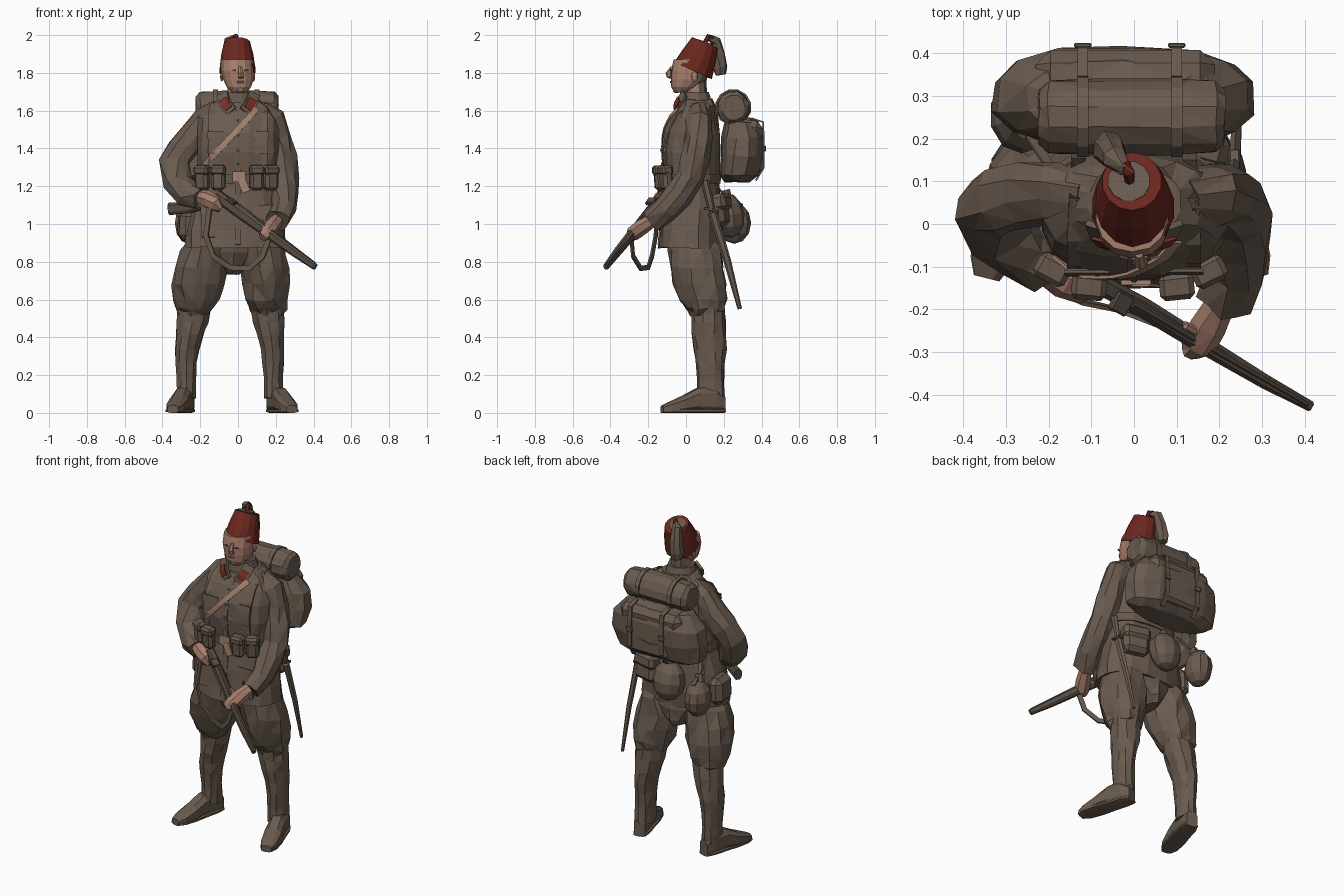
import bpy, bmesh, math, random
from mathutils import Vector, Matrix
from mathutils.bvhtree import BVHTree

random.seed(4)

def material(name, rgb):
    m = bpy.data.materials.new(name)
    m.diffuse_color = (*rgb, 1)
    return m

KHAKI = material("khaki_brown", (0.142, 0.104, 0.078))
WOOD = material("dark_wood", (0.1, 0.075, 0.058))
RED = material("fez_red", (0.145, 0.02, 0.013))
TAB = material("collar_red", (0.2, 0.03, 0.018))
SKIN = material("skin", (0.38, 0.205, 0.15))
STRAP = material("tan_leather", (0.38, 0.23, 0.16))

def add(name, bm, mats):
    bmesh.ops.recalc_face_normals(bm, faces=bm.faces[:])
    me = bpy.data.meshes.new(name)
    bm.to_mesh(me)
    bm.free()
    ob = bpy.data.objects.new(name, me)
    for m in mats:
        me.materials.append(m)
    bpy.context.collection.objects.link(ob)
    return ob

def loft(name, rings, mat, n=10, axis=None, ref=(0, -1, 0), p=2.0, jit=0.0):
    """Skin of rings (x, y, z, ru, rv); cross-sections follow the path or a fixed axis."""
    bm = bmesh.new()
    cs = [Vector(r[:3]) for r in rings]
    loops = []
    for i, r in enumerate(rings):
        d = Vector(axis) if axis else (cs[min(i + 1, len(cs) - 1)] - cs[max(i - 1, 0)])
        d.normalize()
        u = d.cross(Vector(ref)).normalized()
        v = u.cross(d)
        ru, rv = r[3], r[4] if len(r) > 4 else r[3]
        loop = []
        for k in range(n):
            a = 2 * math.pi * (k + 0.5) / n
            c, s = math.cos(a), math.sin(a)
            pos = cs[i] + u * ru * math.copysign(abs(c) ** (2 / p), c) + v * rv * math.copysign(abs(s) ** (2 / p), s)
            pos += Vector([random.uniform(-jit, jit) for _ in range(3)])
            loop.append(bm.verts.new(pos))
        loops.append(loop)
    for a, b in zip(loops, loops[1:]):
        for k in range(n):
            bm.faces.new((a[k], a[(k + 1) % n], b[(k + 1) % n], b[k]))
    bm.faces.new(loops[0])
    bm.faces.new(loops[-1])
    if jit:
        bmesh.ops.triangulate(bm, faces=bm.faces[:])
    return add(name, bm, mat if isinstance(mat, list) else [mat])

def ribbon(name, pts, mat, width, ref, thick=0.004):
    return loft(name, [(*q, width / 2, thick) for q in pts], mat, n=4, ref=ref, p=20)

def box(name, loc, size, mat, rot=(0, 0, 0), bevel=0.012):
    bm = bmesh.new()
    bmesh.ops.create_cube(bm, size=1, matrix=Matrix.Diagonal((*size, 1)))
    if bevel:
        bmesh.ops.bevel(bm, geom=bm.edges[:], offset=bevel, segments=1, affect='EDGES')
    ob = add(name, bm, [mat])
    ob.location, ob.rotation_euler = loc, rot
    return ob

def ball(name, loc, size, mat, rot=(0, 0, 0)):
    bm = bmesh.new()
    bmesh.ops.create_uvsphere(bm, u_segments=10, v_segments=6, radius=1, matrix=Matrix.Diagonal((*size, 1)))
    ob = add(name, bm, [mat])
    ob.location, ob.rotation_euler = loc, rot
    return ob

UP = (0, 0, 1)

# Jacket
jacket = loft("jacket", [(-.015, .02, .875, .275, .168), (-.015, .025, .97, .262, .165), (-.01, .03, 1.08, .24, .158),
    (0, .03, 1.2, .215, .145), (0, .03, 1.27, .215, .15), (0, .025, 1.38, .22, .16), (0, .03, 1.48, .22, .15),
    (0, .045, 1.56, .21, .125), (0, .06, 1.62, .165, .095), (0, .055, 1.66, .105, .085)],
    KHAKI, n=16, axis=UP, p=2.4, jit=.006)
bm = bmesh.new()
bm.from_mesh(jacket.data)
tree = BVHTree.FromBMesh(bm)
bm.free()

def front(x, z, off=.004):
    """Point on the front of the jacket."""
    hit = tree.ray_cast(Vector((x, -1, z)), Vector((0, 1, 0)))[0]
    return (x, (hit.y if hit else -.05) - off, z)

def back(x, z, off=.004):
    return (x, tree.ray_cast(Vector((x, 1, z)), Vector((0, -1, 0)))[0].y + off, z)

loft("collar", [(0, .05, 1.64, .095, .092), (0, .045, 1.7, .075, .078)], KHAKI, n=12, axis=UP)
for s in (-1, 1):
    ribbon("collar_leaf", [(s * .035, -.055, 1.595), (s * .07, -.04, 1.64), (s * .085, -.005, 1.69)], KHAKI, .065,
           (s * .5, -1, .35), .008)
    ribbon("collar_tab", [(s * .05, -.056, 1.61), (s * .066, -.05, 1.635), (s * .078, -.034, 1.66)], TAB, .046,
           (s * .5, -1, .35), .008)
    ribbon("chest_pocket", [front(s * .11, z, .003) for z in (1.48, 1.42, 1.37)], KHAKI, .1, (0, -1, 0))
    ribbon("chest_flap", [front(s * .11, z, .009) for z in (1.49, 1.455)], KHAKI, .11, (0, -1, 0))
    ribbon("hip_pocket", [front(s * .13, z, .004) for z in (1.08, 1.0, .93)], KHAKI, .13, (0, -1, 0))
    ribbon("hip_flap", [front(s * .13, z, .01) for z in (1.1, 1.05)], KHAKI, .14, (0, -1, 0))
ribbon("button_placket", [front(.0, z, .003) for z in (1.6, 1.5, 1.4, 1.3, 1.15, 1.0, .89)], KHAKI, .035, (0, -1, 0))
for z in (1.55, 1.47, 1.39, 1.32):
    ball("button", front(0, z, .006), (.007, .004, .007), KHAKI)

# Belt, buckle, cartridge pouches and cross strap
loft("belt", [(0, .03, 1.215, .224, .155), (0, .03, 1.265, .226, .16)], KHAKI, n=16, axis=UP, p=2.4)
box("buckle", (.005, -.137, 1.25), (.07, .012, .055), STRAP, bevel=0)
ribbon("belt_end", [(.015, -.142, 1.24), (.045, -.146, 1.17)], STRAP, .045, (0, -1, 0))
for x, y, r in ((-.19, -.1, -.5), (-.105, -.14, -.1), (.1, -.14, .1), (.175, -.105, .45)):
    box("cartridge_pouch", (x, y, 1.24), (.075, .055, .125), KHAKI, (.08, 0, r), .016)
    box("pouch_flap", (x, y - .006, 1.285), (.082, .062, .05), KHAKI, (.08, 0, r))
ribbon("cross_strap", [front(.1 - .28 * t / 8, 1.61 - .3 * t / 8, .007) for t in range(9)], STRAP, .032, (0, -1, .1))

# Sleeves
loft("right_sleeve", [(-.11, .065, 1.6, .055), (-.18, .075, 1.555, .07), (-.237, .07, 1.465, .08), (-.3, .06, 1.385, .083),
    (-.337, .04, 1.32, .08), (-.32, -.01, 1.215, .08), (-.265, -.06, 1.155, .074), (-.2, -.105, 1.13, .058)],
    KHAKI, n=9, jit=.009)
loft("left_sleeve", [(.11, .065, 1.6, .055), (.178, .07, 1.55, .072), (.21, .065, 1.45, .077), (.228, .05, 1.35, .08),
    (.24, .02, 1.24, .08), (.243, -.035, 1.16, .076), (.238, -.105, 1.08, .07), (.21, -.18, 1.02, .062)],
    KHAKI, n=9, jit=.009)

# Hands
loft("right_hand", [(-.215, -.1, 1.15, .035), (-.165, -.13, 1.135, .044), (-.12, -.145, 1.11, .042), (-.09, -.145, 1.08, .022)],
     SKIN, n=7, jit=.003)
loft("left_hand", [(.205, -.18, 1.02, .036), (.175, -.235, .985, .043), (.15, -.28, .95, .042), (.13, -.3, .93, .024)],
     SKIN, n=7, jit=.003)
box("left_thumb", (.14, -.25, 1.0), (.07, .022, .022), SKIN, (0, .6, -.5), .006)

# Rifle and sling
loft("rifle_butt", [(-.36, .0, 1.08, .024, .034), (-.25, -.07, 1.09, .022, .032), (-.15, -.12, 1.115, .022, .026),
    (-.09, -.135, 1.135, .022, .026)], WOOD, n=8, ref=UP, p=3)
loft("rifle_stock", [(-.11, -.125, 1.15, .024, .031), (.02, -.195, 1.055, .025, .032), (.15, -.275, .96, .023, .027),
    (.3, -.365, .85, .018, .023), (.41, -.425, .772, .013, .017)], WOOD, n=8, ref=UP, p=3)
loft("rifle_barrel", [(0, -.185, 1.1, .011), (.405, -.42, .79, .009)], WOOD, n=8, ref=UP)
box("rifle_bolt", (-.03, -.185, 1.12), (.05, .05, .018), WOOD, (0, .6, -.5), .004)
ribbon("rifle_sling", [(-.15, -.15, 1.09), (-.17, -.16, .94), (-.13, -.18, .83), (-.04, -.2, .77), (.06, -.24, .765),
    (.13, -.28, .83), (.17, -.29, .94)], KHAKI, .03, (.5, .86, .05), .005)

# Breeches
loft("breeches_seat", [(-.02, .035, .95, .19, .14), (-.02, .055, .85, .16, .14), (-.025, .07, .775, .08, .125),
    (-.03, .08, .735, .04, .09)], KHAKI, n=10, axis=UP, jit=.004)
loft("right_breeches", [(-.11, .03, .97, .11, .11), (-.165, .045, .87, .135, .135), (-.2, .06, .77, .143, .142),
    (-.21, .075, .68, .14, .138), (-.222, .09, .6, .122, .122), (-.235, .1, .55, .1, .102), (-.235, .11, .52, .08, .085)],
    KHAKI, n=13, axis=UP, jit=.011)
loft("left_breeches", [(.09, .03, .97, .11, .11), (.118, .045, .87, .13, .135), (.138, .06, .77, .13, .142),
    (.148, .075, .68, .126, .138), (.155, .09, .6, .118, .122), (.16, .1, .55, .1, .102), (.157, .11, .52, .08, .085)],
    KHAKI, n=13, axis=UP, jit=.011)

# Wrapped lower legs and boots
for name, x0, x1, heel, toe in (("right", -.23, -.272, -.262, -.345), ("left", .155, .185, .182, .285)):
    loft(name + "_puttee", [(x0 + (x1 - x0) * min(1, t * 2), .115 + .015 * min(1, t * 2), .55 - .47 * t, ru, rv)
        for t, ru, rv in ((0, .09, .09), (.15, .087, .092), (.3, .076, .09), (.45, .064, .085), (.6, .058, .076),
                          (.8, .053, .07), (1, .054, .074))], KHAKI, n=10, axis=UP, jit=.005)
    for part, k, h in (("boot", 1, 1), ("sole", 1.08, 0)):
        loft(f"{name}_{part}", [(heel + (toe - heel) * t, .2 - .327 * t, rz if h else .012, w * k, rz if h else .012)
            for t, w, rz in ((0, .035, .05), (.15, .046, .07), (.42, .048, .068), (.65, .053, .047), (.88, .048, .029), (1, .03, .02))],
            KHAKI, n=8, axis=(toe - heel, -.327, 0), ref=UP, p=2.8)

# Neck and head, cropped hair at the back
neck = loft("neck", [(0, .055, 1.64, .058, .06), (0, .045, 1.77, .058, .062)], [SKIN, KHAKI], n=10, axis=UP)
head = loft("head", [(.008, -.025, 1.695, .038, .036), (.005, -.008, 1.725, .066, .07), (.002, .015, 1.765, .082, .095),
    (-.003, .022, 1.81, .088, .102), (-.005, .035, 1.87, .086, .1)], [SKIN, KHAKI], n=14, axis=UP, p=2.3)
for ob in (neck, head):
    for f in ob.data.polygons:
        if f.center.y > .062:
            f.material_index = 1
loft("nose", [(.012, -.072, 1.835, .01, .008), (.016, -.092, 1.8, .015, .016), (.016, -.088, 1.778, .019, .014),
    (.014, -.078, 1.77, .01, .008)], SKIN, n=6, axis=UP)
box("chin", (.012, -.05, 1.71), (.055, .04, .035), SKIN)
box("lips", (.013, -.08, 1.752), (.04, .012, .01), SKIN, bevel=.003)
for s in (-1, 1):
    box("eye", (.011 + s * .035, -.078, 1.814), (.02, .006, .006), WOOD, (0, 0, s * .3), 0)
    ball("ear", (-.002 + s * .084, .045, 1.78), (.009, .018, .026), SKIN)

# Fez with tassel
loft("fez", [(-.002, .036, 1.81, .098, .11), (-.004, .07, 1.89, .087, .093), (-.005, .1, 1.96, .07, .074)], RED, n=14)
loft("fez_top_patch", [(-.012, .099, 1.96, .05), (-.012, .101, 1.966, .05)], KHAKI, n=12)
loft("tassel_stem", [(-.01, .1, 1.96, .012), (-.012, .12, 1.995, .014), (-.02, .14, 1.985, .014)], RED, n=6)
loft("tassel", [(-.02, .125, 1.985, .014), (-.045, .155, 1.97, .03), (-.055, .17, 1.9, .037), (-.06, .178, 1.83, .038),
    (-.06, .182, 1.79, .028)], KHAKI, n=7, jit=.004)

# Backpack with bedroll
loft("backpack", [(-.025, .27, 1.225, .22, .075), (-.025, .28, 1.26, .29, .105), (-.025, .295, 1.36, .31, .115),
    (-.025, .3, 1.46, .295, .115), (-.025, .29, 1.54, .225, .09), (-.025, .28, 1.56, .15, .06)],
    KHAKI, n=14, axis=UP, p=2.6, jit=.007)
box("backpack_flap", (-.02, .335, 1.49), (.42, .14, .12), KHAKI, (-.12, 0, 0), .035)
box("backpack_pocket", (-.02, .385, 1.33), (.26, .05, .13), KHAKI, bevel=.018)
loft("bedroll", [(-.222, .25, 1.615, .065), (-.2, .25, 1.615, .086), (-.08, .25, 1.618, .09), (.08, .25, 1.618, .09),
    (.19, .25, 1.615, .086), (.212, .25, 1.615, .065)], KHAKI, n=12, ref=UP, jit=.004)
for x in (-.12, .1):
    loft("bedroll_strap", [(x - .013, .25, 1.618, .097), (x + .013, .25, 1.618, .097)], KHAKI, n=12, ref=UP)
    ribbon("pack_strap", [(x, .345, 1.56), (x, .408, 1.54), (x, .412, 1.43), (x, .412, 1.3), (x, .37, 1.23)],
           KHAKI, .026, (0, 1, .2), .005)
    box("strap_buckle", (x, .418, 1.4), (.04, .012, .03), KHAKI, bevel=.003)

# Shoulder straps of the pack
for s in (-1, 1):
    ribbon("shoulder_strap", [front(s * .14, z, .006) for z in (1.28, 1.4, 1.5, 1.58)] + [(s * .135, .06, 1.64)]
           + [back(s * .13, z, .006) for z in (1.58, 1.5)], KHAKI, .035, (0, -1, .6))

# Gear hung from the belt at the back
ball("round_canteen", (-.04, .225, 1.045), (.1, .085, .12), KHAKI, (.15, 0, 0))
loft("canteen_neck", [(-.04, .22, 1.14, .025), (-.04, .21, 1.18, .025)], KHAKI, n=8)
ball("water_bottle", (-.262, .255, 1.005), (.076, .09, .11), KHAKI)
loft("bottle_neck", [(-.262, .24, 1.09, .03), (-.25, .22, 1.14, .025)], KHAKI, n=8)
ribbon("bottle_strap", [(-.2, .14, 1.24), (-.24, .2, 1.15), (-.262, .3, 1.1)], KHAKI, .024, (0, 1, .2))
box("hip_bag", (-.27, .05, .99), (.09, .16, .16), KHAKI, (0, .05, .1), .03)
box("bread_bag", (.14, .175, 1.07), (.16, .08, .17), KHAKI, (.1, 0, -.25), .025)
box("bread_bag_flap", (.14, .185, 1.115), (.168, .084, .09), KHAKI, (.1, 0, -.25), .022)

# Bayonet in its scabbard
loft("scabbard", [(.235, .14, 1.06, .016, .024), (.24, .22, .8, .013, .02), (.24, .285, .55, .008, .012)], KHAKI, n=6)
loft("bayonet_grip", [(.23, .1, 1.23, .016, .022), (.235, .135, 1.08, .014, .018)], KHAKI, n=6)
box("bayonet_guard", (.235, .135, 1.075), (.025, .08, .014), KHAKI, (-.25, 0, 0), .003)
